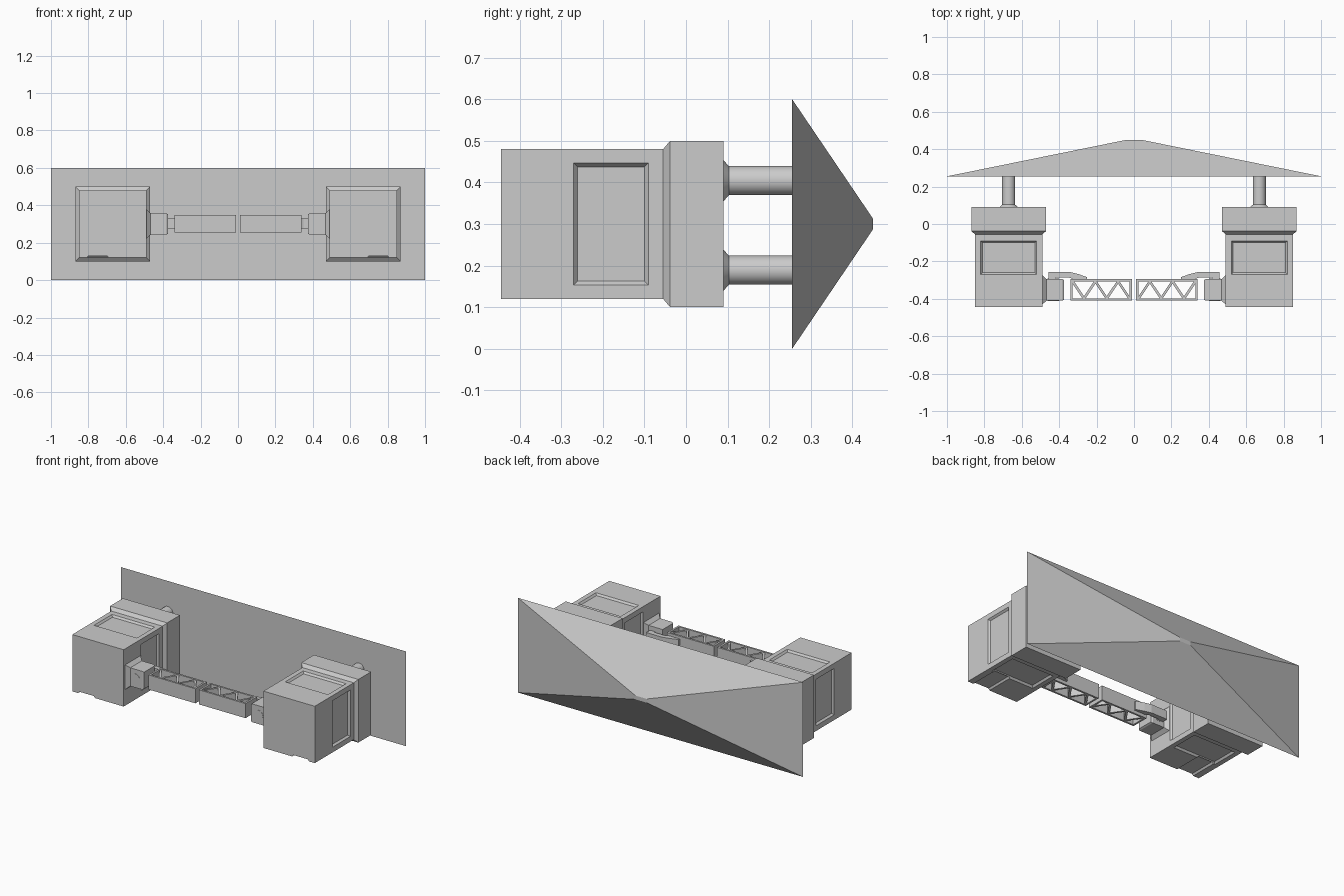
import bpy, bmesh, math
from mathutils import Vector

if "Cube" in bpy.data.objects:
    bpy.data.objects.remove(bpy.data.objects["Cube"], do_unlink=True)

grey = bpy.data.materials.new("plain_grey")
grey.use_nodes = True
grey.diffuse_color = (0.6, 0.6, 0.6, 1)
grey.node_tree.nodes["Principled BSDF"].inputs["Base Color"].default_value = grey.diffuse_color

X, Y, Z = Vector((1, 0, 0)), Vector((0, 1, 0)), Vector((0, 0, 1))


def finish(name, bm):
    bmesh.ops.recalc_face_normals(bm, faces=bm.faces)
    mesh = bpy.data.meshes.new(name)
    bm.to_mesh(mesh)
    bm.free()
    mesh.materials.append(grey)
    obj = bpy.data.objects.new(name, mesh)
    bpy.context.collection.objects.link(obj)
    return obj


def loft(name, origin, axis, rings, sides=4):
    """Skin rings of (distance, half width, half height) along an axis."""
    u = Y if abs(axis.x) > 0.5 else X
    v = Y if abs(axis.z) > 0.5 else Z
    bm = bmesh.new()
    loops = []
    for d, hu, hv in rings:
        k = math.sqrt(2) if sides == 4 else 1
        loops.append([])
        for i in range(sides):
            a = 2 * math.pi * (i + 0.5) / sides
            p = Vector(origin) + axis * d + u * (hu * k * math.cos(a)) + v * (hv * k * math.sin(a))
            loops[-1].append(bm.verts.new(p))
    for a, b in zip(loops, loops[1:]):
        for i in range(sides):
            j = (i + 1) % sides
            bm.faces.new((a[i], a[j], b[j], b[i]))
    bm.faces.new(loops[0])
    bm.faces.new(loops[-1])
    obj = finish(name, bm)
    if sides > 4:
        bpy.ops.object.select_all(action="DESELECT")
        obj.select_set(True)
        bpy.context.view_layer.objects.active = obj
        bpy.ops.object.shade_smooth_by_angle(angle=math.radians(30))
    return obj


def prism(bm, outline, z0, z1):
    """Extrude a plan outline between two heights."""
    face = bm.faces.new([bm.verts.new((x, y, z0)) for x, y in outline])
    top = bmesh.ops.extrude_face_region(bm, geom=[face])["geom"]
    bmesh.ops.translate(bm, vec=(0, 0, z1 - z0),
                        verts=[g for g in top if isinstance(g, bmesh.types.BMVert)])


def bake(obj):
    """Replace the mesh with its modified result."""
    bpy.context.view_layer.update()
    mesh = bpy.data.meshes.new_from_object(obj.evaluated_get(bpy.context.evaluated_depsgraph_get()))
    obj.modifiers.clear()
    obj.data = mesh


def mirror(obj):
    """Add the matching part on the other side."""
    other = obj.copy()
    other.data = obj.data.copy()
    for v in other.data.vertices:
        v.co.x *= -1
    other.data.flip_normals()
    obj.name, other.name = "left_" + obj.name, "right_" + obj.name
    bpy.context.collection.objects.link(other)


# Shallow pyramid shield at the back
loft("shield", (0, 0.255, 0.30), Y, [(0, 1, 0.30), (0.195, 0.04, 0.012)])

# Housing with a wider rear collar
CX, CZ = 0.67, 0.30
housing = loft("housing", (CX, 0, CZ), Y,
               [(-0.445, 0.18, 0.18), (-0.055, 0.18, 0.18), (-0.038, 0.2, 0.2), (0.09, 0.2, 0.2)])

# Sunken panels on four sides, and a groove under the front
cutters = []
for axis in (X, -X, Z, -Z):
    size = (0.09, 0.147) if axis.x else (0.15, 0.09)
    rings = [(0.18 + d, size[0] + s, size[1] + s) for d, s in ((0.02, 0.016), (-0.012, -0.0096))]
    cutters.append(loft("panel_cutter", (CX, -0.18, CZ), axis, rings))
cutters.append(loft("groove_cutter", (0.75, -0.365, 0.12), Z, [(-0.02, 0.075, 0.1), (0.011, 0.05, 0.1)]))
for cutter in cutters:
    cutter.hide_render = True
    mod = housing.modifiers.new("cut", "BOOLEAN")
    mod.operation, mod.solver, mod.object = "DIFFERENCE", "EXACT", cutter
bake(housing)
for cutter in cutters:
    bpy.data.objects.remove(cutter, do_unlink=True)
mirror(housing)

# Round struts with flared feet, from housing to shield
for label, z in (("upper", 0.404), ("lower", 0.189)):
    mirror(loft(label + "_strut", (CX, 0.088, z), Y,
                [(0, 0.052, 0.052), (0.015, 0.035, 0.035), (0.168, 0.035, 0.035)], 32))

# Hinge block with a flared base
AY = -0.352
mirror(loft("hinge_block", (0.492, AY, CZ), -X,
            [(0, 0.08, 0.08), (0.024, 0.058, 0.058), (0.107, 0.058, 0.058), (0.117, 0.053, 0.053)]))
mirror(loft("hinge_pin", (0.432, AY, CZ), Y, [(-0.0595, 0.03, 0.03), (0.0595, 0.03, 0.03)], 24))

# Curved hinge arm behind the block
bm = bmesh.new()
prism(bm, [(0.458, -0.256), (0.345, -0.256), (0.30, -0.267), (0.25, -0.284), (0.25, -0.297),
           (0.32, -0.297), (0.35, -0.285), (0.42, -0.285), (0.42, -0.30), (0.458, -0.30)], 0.275, 0.33)
mirror(finish("hinge_arm", bm))

# Truss gate: rim with zigzag braces
x0, x1, y0, y1, t = 0.012, 0.34, -0.41, -0.295, 0.012
bm = bmesh.new()
for a, b, c, d in ((x0, x1, y0, y0 + t), (x0, x1, y1 - t, y1),
                   (x0, x0 + t, y0 + t, y1 - t), (x1 - t, x1, y0 + t, y1 - t)):
    prism(bm, [(a, c), (b, c), (b, d), (a, d)], 0.255, 0.347)
step = (x1 - x0 - 2 * t) / 5
for i in range(5):
    xa = x1 - t - i * step
    xb = xa - step
    ya, yb = (y1 - t, y0 + t) if i % 2 == 0 else (y0 + t, y1 - t)
    w = 0.008
    prism(bm, [(xa - w, ya), (xa + w, ya), (xb + w, yb), (xb - w, yb)], 0.259, 0.343)
mirror(finish("truss_gate", bm))
